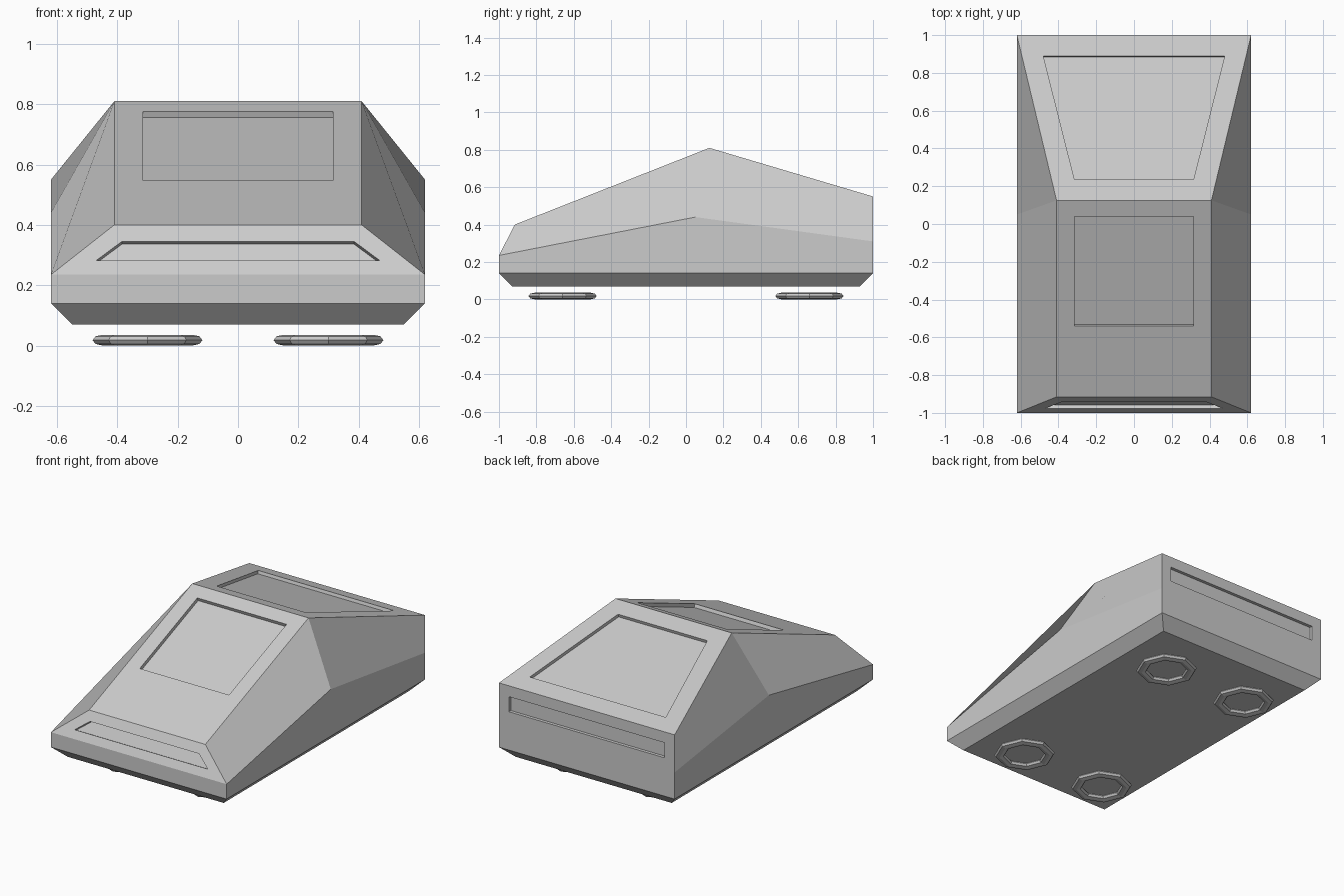
import bpy, bmesh
from mathutils import Vector

if "Cube" in bpy.data.objects:
    bpy.data.objects.remove(bpy.data.objects["Cube"])

# Key points of the right half of the hull
floor_f, floor_b = (.55, -.93, .07), (.55, .93, .07)
sill_f, sill_b = (.62, -1, .14), (.62, 1, .14)
nose, brow = (.62, -1, .235), (.41, -.915, .40)
roof, hip = (.41, .125, .81), (.62, .05, .44)
tail_low, tail_top = (.62, 1, .31), (.62, 1, .55)

bm = bmesh.new()


def face(points):
    return bm.faces.new([bm.verts.new(p) for p in points])


def mirror(p):
    return (-p[0], p[1], p[2])


def across(a, b):
    """Face spanning both halves between two key points."""
    face([mirror(a), a, b, mirror(b)])


def recessed(a, b, t0, x0, t1, x1, depth=.02):
    """Spanning face with a sunken panel, placed by fraction t and half width x."""
    a, b = Vector(a), Vector(b)
    outer = [Vector(mirror(a)), a, b, Vector(mirror(b))]
    rim = []
    for t, x in ((t0, -x0), (t0, x0), (t1, x1), (t1, -x1)):
        p = a.lerp(b, t)
        p.x = x
        rim.append(p)
    normal = (outer[1] - outer[0]).cross(outer[3] - outer[0]).normalized()
    sunk = [p - normal * depth for p in rim]
    for i in range(4):
        j = (i + 1) % 4
        face([outer[i], outer[j], rim[j], rim[i]])
        face([rim[i], rim[j], sunk[j], sunk[i]])
    face(sunk)


# Hull: underside, chamfers, plain front and back bands
for a, b in ((floor_f, floor_b), (floor_f, sill_f), (sill_f, nose),
             (floor_b, sill_b), (sill_b, tail_low)):
    across(a, b)

# Hull: bumper, windscreen, rear deck and tail panels
recessed(nose, brow, .285, .47, .667, .385)
recessed(brow, roof, .36, .315, .918, .315, .022)
recessed(roof, tail_top, .126, .315, .874, .48)
recessed(tail_top, tail_low, .29, .55, .69, .55)

# Hull: both flanks
for flank in ((floor_f, sill_f, sill_b, floor_b),
              (sill_f, nose, hip, tail_low, sill_b),
              (nose, brow, roof, hip),
              (hip, roof, tail_top, tail_low)):
    face(flank)
    face([mirror(p) for p in flank])

bmesh.ops.remove_doubles(bm, verts=bm.verts, dist=1e-4)
bmesh.ops.recalc_face_normals(bm, faces=bm.faces)
mesh = bpy.data.meshes.new("hull")
bm.to_mesh(mesh)
bm.free()
bpy.context.collection.objects.link(bpy.data.objects.new("hull", mesh))

# Hover rings below the hull
for side, x in (("left", -.30), ("right", .30)):
    for end, y in (("front", -.66), ("rear", .66)):
        bpy.ops.mesh.primitive_torus_add(
            location=(x, y, .018), major_segments=8, minor_segments=8,
            major_radius=.15, minor_radius=.032)
        ring = bpy.context.object
        ring.name = f"hover_ring_{end}_{side}"
        ring.scale.z = .55
